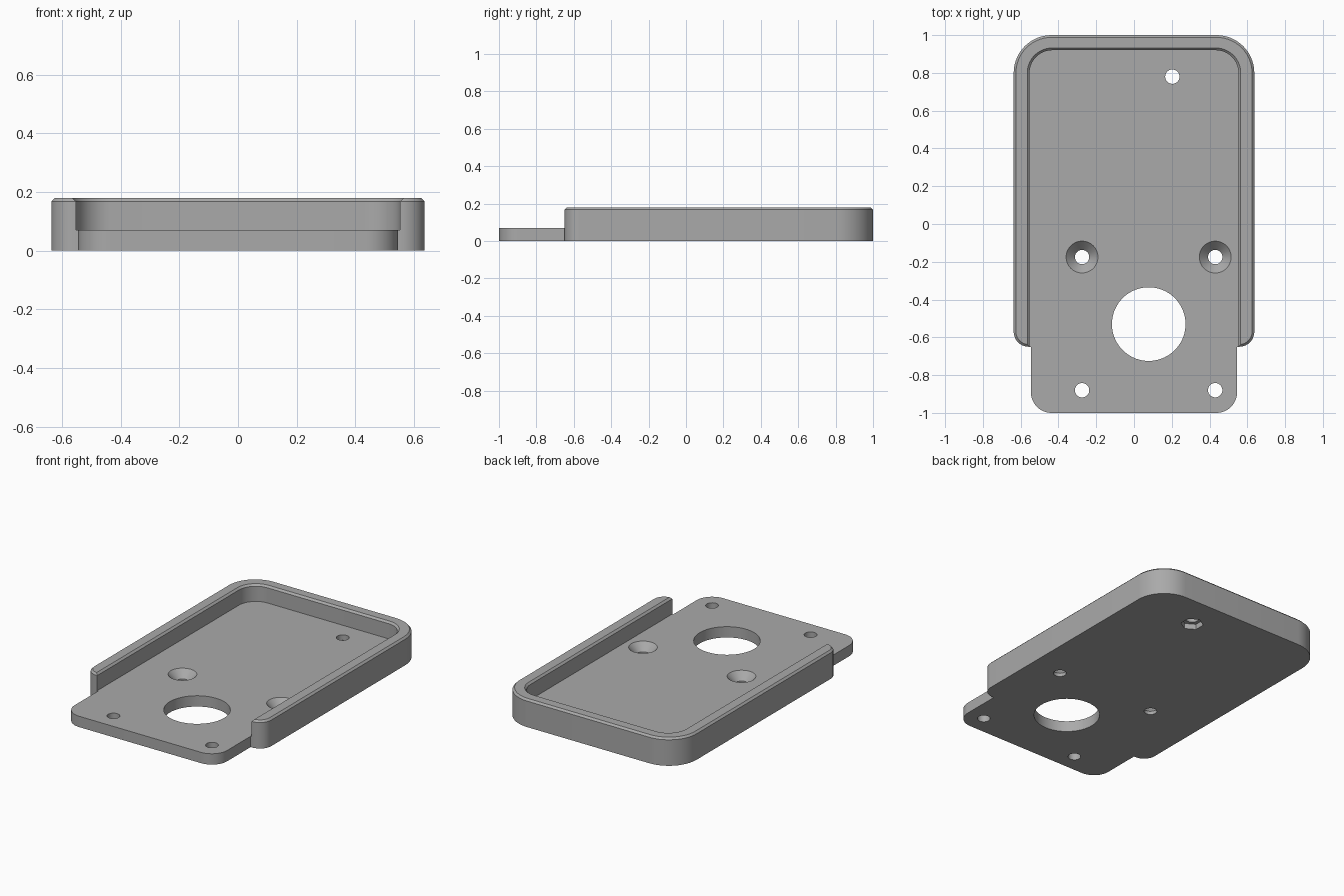
import bpy, bmesh
from math import cos, sin, pi, radians

if "Cube" in bpy.data.objects:
    bpy.data.objects.remove(bpy.data.objects["Cube"])

grey = bpy.data.materials.new("plain grey")
grey.use_nodes = True
grey.diffuse_color = (0.4, 0.4, 0.4, 1)
grey.node_tree.nodes["Principled BSDF"].inputs["Base Color"].default_value = (0.4, 0.4, 0.4, 1)

FLOOR, RIM_TOP, CHAMFER = 0.07, 0.18, 0.012


def rounded_rect(half, front, back, r_front, r_back, grow=0.0, steps=14):
    """Counter-clockwise outline with its own front and back corner radii."""
    corners = [(half, back, r_back, 0), (-half, back, r_back, 90),
               (-half, front, r_front, 180), (half, front, r_front, 270)]
    points = []
    for x, y, r, start in corners:
        cx = x - r if x > 0 else x + r
        cy = y - r if y == back else y + r
        for i in range(steps + 1):
            a = radians(start + 90 * i / steps)
            points.append((cx + (r + grow) * cos(a), cy + (r + grow) * sin(a)))
    return points


def circle(x, y, r, sides=48, turn=0.0):
    return [(x + r * cos(turn + 2 * pi * i / sides),
             y + r * sin(turn + 2 * pi * i / sides)) for i in range(sides)]


def loft(name, sections):
    """Closed solid through a stack of (height, outline) sections."""
    bm = bmesh.new()
    rings = [[bm.verts.new((x, y, z)) for x, y in outline] for z, outline in sections]
    n = len(rings[0])
    for low, high in zip(rings, rings[1:]):
        for i in range(n):
            j = (i + 1) % n
            bm.faces.new((low[i], low[j], high[j], high[i]))
    bm.faces.new(rings[0][::-1])
    bm.faces.new(rings[-1])
    bmesh.ops.recalc_face_normals(bm, faces=bm.faces)
    mesh = bpy.data.meshes.new(name)
    bm.to_mesh(mesh)
    bm.free()
    mesh.materials.append(grey)
    obj = bpy.data.objects.new(name, mesh)
    bpy.context.collection.objects.link(obj)
    return obj


def combine(target, other, operation):
    mod = target.modifiers.new("combine", "BOOLEAN")
    mod.operation, mod.solver, mod.object = operation, "EXACT", other
    bpy.context.view_layer.objects.active = target
    bpy.ops.object.modifier_apply(modifier=mod.name)
    bpy.data.objects.remove(other)


# Rimmed tray: block with a chamfered top edge
outer = (0.637, -0.65, 1.0, 0.08, 0.2)
tray = loft("mounting_tray", [
    (0, rounded_rect(*outer)),
    (RIM_TOP - CHAMFER, rounded_rect(*outer)),
    (RIM_TOP, rounded_rect(*outer, grow=-CHAMFER))])

# Pocket open at the front, widening at the rim's inner chamfer
inner = (0.553, -1.3, 0.92, 0.12, 0.12)
pocket = loft("pocket_cutter", [
    (FLOOR, rounded_rect(*inner)),
    (RIM_TOP - CHAMFER, rounded_rect(*inner)),
    (RIM_TOP, rounded_rect(*inner, grow=CHAMFER)),
    (RIM_TOP + 0.1, rounded_rect(*inner, grow=CHAMFER))])
combine(tray, pocket, "DIFFERENCE")

# Front tongue of the floor plate
tongue_outline = rounded_rect(0.546, -1.0, 0.2, 0.11, 0.11)
tongue = loft("front_tongue", [(0, tongue_outline), (FLOOR, tongue_outline)])
combine(tray, tongue, "UNION")

# Through holes: one large, four for screws, one at the back
screw_x = (-0.275, 0.43)
holes = [(0.078, -0.53, 0.195, 72), (0.203, 0.78, 0.038, 32)]
holes += [(x, y, 0.038, 32) for x in screw_x for y in (-0.88, -0.175)]
for x, y, r, sides in holes:
    ring = circle(x, y, r, sides)
    combine(tray, loft("hole_cutter", [(-0.05, ring), (0.12, ring)]), "DIFFERENCE")

# Countersinks in the middle pair of screw holes
for x in screw_x:
    cone = loft("countersink_cutter", [
        (FLOOR - 0.05, circle(x, -0.175, 0.036)),
        (FLOOR + 0.01, circle(x, -0.175, 0.094))])
    combine(tray, cone, "DIFFERENCE")

# Hexagonal nut recess underneath the back hole
hexagon = circle(0.203, 0.78, 0.068, 6, pi / 6)
combine(tray, loft("nut_cutter", [(-0.05, hexagon), (0.035, hexagon)]), "DIFFERENCE")

# Merge coplanar faces and smooth the curved walls
bm = bmesh.new()
bm.from_mesh(tray.data)
bmesh.ops.remove_doubles(bm, verts=bm.verts, dist=0.0002)
bmesh.ops.dissolve_limit(bm, angle_limit=radians(0.5), verts=bm.verts, edges=bm.edges)
bmesh.ops.triangulate(bm, faces=[f for f in bm.faces if len(f.verts) > 4])
bm.to_mesh(tray.data)
bm.free()
bpy.ops.object.select_all(action="DESELECT")
tray.select_set(True)
bpy.context.view_layer.objects.active = tray
bpy.ops.object.shade_smooth_by_angle(angle=radians(30))
